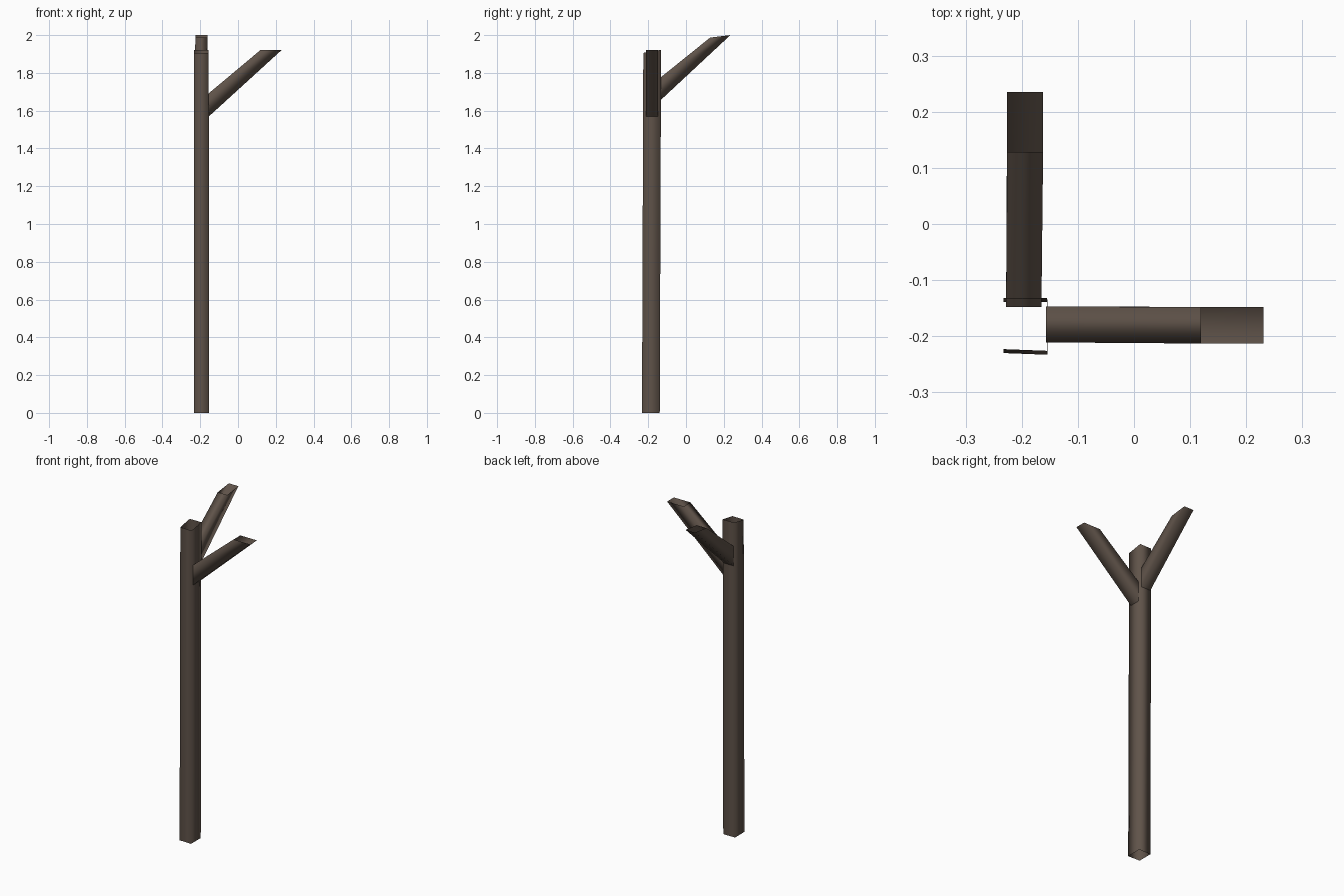
import bpy

if "Cube" in bpy.data.objects:
    bpy.data.objects.remove(bpy.data.objects["Cube"])

# weathered brown wood, the only colour
wood = bpy.data.materials.new("brown wood")
wood.diffuse_color = (0.115, 0.086, 0.067, 1)
wood.use_nodes = True
wood.node_tree.nodes["Principled BSDF"].inputs["Base Color"].default_value = wood.diffuse_color


def tube(name, rings):
    """Open-ended four-sided tube through a list of four-point rings, smooth shaded."""
    verts = [p for r in rings for p in r]
    faces = []
    for k in range(len(rings) - 1):
        for i in range(4):
            j = (i + 1) % 4
            faces.append((4*k + i, 4*k + j, 4*k + 4 + j, 4*k + 4 + i))
    me = bpy.data.meshes.new(name)
    me.from_pydata(verts, [], faces)
    me.materials.append(wood)
    for p in me.polygons:
        p.use_smooth = True
    ob = bpy.data.objects.new(name, me)
    bpy.context.collection.objects.link(ob)
    return ob


def post_ring(x0, x1, yf, yb, zf, zb):
    return [(x0, yf, zf), (x1, yf - 0.003, zf), (x1, yb, zb), (x0, yb, zb)]


# upright post, leaning very slightly back, with a sloping open top
tube("post", [
    post_ring(-0.233, -0.154, -0.230, -0.139, 0.0, 0.0),
    post_ring(-0.233, -0.155, -0.223, -0.132, 1.906, 1.922),
])

# side branch, rising toward +x, cut level at the tip
tube("side_branch", [
    [(-0.157, -0.211, 1.567), (-0.157, -0.147, 1.567),
     (-0.157, -0.147, 1.69), (-0.157, -0.211, 1.69)][::-1],
    [(0.231, -0.213, 1.921), (0.231, -0.148, 1.921),
     (0.119, -0.148, 1.921), (0.119, -0.213, 1.921)][::-1],
][::-1])

# back branch, rising toward +y, cut nearly level at the tip
tube("back_branch", [
    [(-0.228, -0.148, 1.643), (-0.165, -0.148, 1.643),
     (-0.165, -0.148, 1.765), (-0.228, -0.148, 1.765)],
    [(-0.226, 0.235, 2.0), (-0.162, 0.235, 2.0),
     (-0.162, 0.128, 1.987), (-0.226, 0.128, 1.987)],
][::-1])

# make the outer sides face outward
import bmesh
for ob in bpy.context.collection.objects:
    bm = bmesh.new()
    bm.from_mesh(ob.data)
    bmesh.ops.recalc_face_normals(bm, faces=bm.faces)
    bm.to_mesh(ob.data)
    bm.free()
